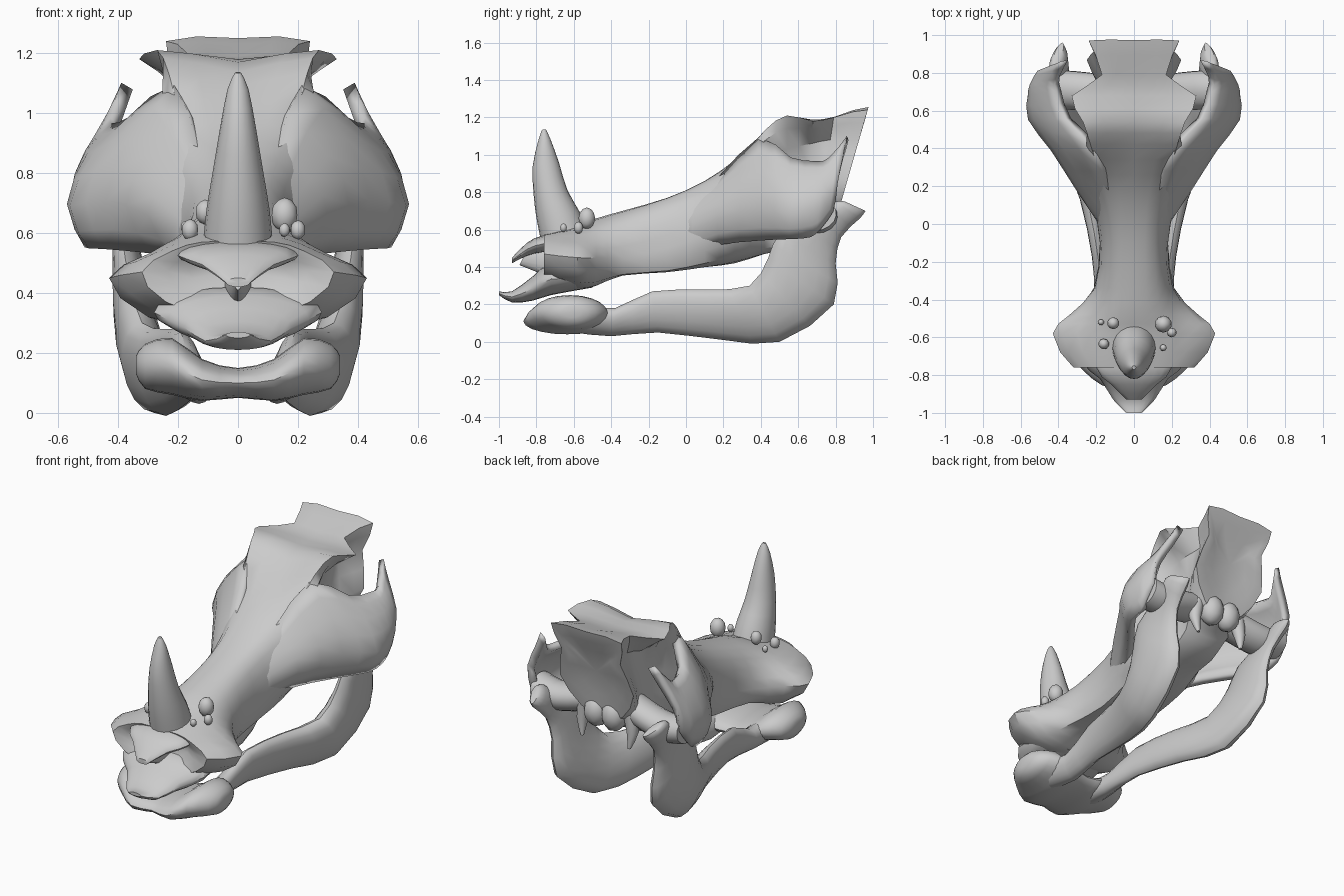
import bpy, bmesh, math
from mathutils import Vector as V

cube = bpy.data.objects.get("Cube")
if cube:
    bpy.data.objects.remove(cube, do_unlink=True)

# One bone grey for everything
bone = bpy.data.materials.new("bone_grey")
bone.use_nodes = True
grey = (.6, .6, .6, 1)
bone.diffuse_color = grey
bone.node_tree.nodes["Principled BSDF"].inputs["Base Color"].default_value = grey


def smooth_list(items, closed, steps=2):
    """Insert points along a smooth curve that passes through every item."""
    count = len(items)
    out = []
    for i in range(count if closed else count - 1):
        pick = lambda k: items[k % count] if closed else items[min(max(k, 0), count - 1)]
        a, b, c, d = pick(i - 1), pick(i), pick(i + 1), pick(i + 2)
        for s in range(steps):
            t = s / steps
            out.append(b + (c - a) * (t / 2) + (a * 2 - b * 5 + c * 4 - d) * (t * t / 2)
                       + (b * 3 - a - c * 3 + d) * (t ** 3 / 2))
    if not closed:
        out.append(items[-1])
    return out


def finish(name, bm, mirrored=False, thickness=0, angle=40):
    bmesh.ops.recalc_face_normals(bm, faces=bm.faces)
    mesh = bpy.data.meshes.new(name)
    bm.to_mesh(mesh)
    bm.free()
    mesh.materials.append(bone)
    obj = bpy.data.objects.new(name, mesh)
    bpy.context.collection.objects.link(obj)
    if thickness:
        shell = obj.modifiers.new("shell", "SOLIDIFY")
        shell.thickness = thickness
        shell.offset = 0
    if mirrored:
        obj.modifiers.new("mirror", "MIRROR")
    bpy.ops.object.select_all(action="DESELECT")
    obj.select_set(True)
    bpy.context.view_layer.objects.active = obj
    bpy.ops.object.shade_smooth_by_angle(angle=math.radians(angle))


def loft(name, rings, closed=True, **options):
    """Skin a row of cross-sections, capping the ends of closed ones."""
    columns = [smooth_list(column, False) for column in zip(*rings)]
    rings = [smooth_list(ring, closed) for ring in zip(*columns)]
    bm = bmesh.new()
    rows = [[bm.verts.new(p) for p in ring] for ring in rings]
    n = len(rows[0])
    for low, high in zip(rows, rows[1:]):
        for i in range(n if closed else n - 1):
            j = (i + 1) % n
            bm.faces.new((low[i], low[j], high[j], high[i]))
    for end in (rows[0], rows[-1]) if closed else ():
        hub = bm.verts.new(sum((v.co for v in end), V()) / n)
        for i in range(n):
            bm.faces.new((end[i], end[(i + 1) % n], hub))
    finish(name, bm, **options)


def oval(centre, across, up, sides=8):
    turn = [math.tau * i / sides for i in range(sides)]
    return [V(centre) + V(across) * math.cos(a) + V(up) * math.sin(a) for a in turn]


def flat_oval(y, half_width, low, high):
    return oval((0, y, (low + high) / 2), (half_width, 0, 0), (0, 0, (high - low) / 2), 10)


def leaned(x, y, z):
    """Rear sections lean back towards the crest."""
    return V((x, y + max(0, y - .6) * (z - 1.2) * .8, z))


def hollowed(ring, depth):
    """A smaller copy of an end ring, pushed into the body."""
    centre = sum(ring, V()) / len(ring) + V((0, depth, 0))
    return [p.lerp(centre, .5) for p in ring]


# Skull: y, top height, four side points (x, z), bottom height
skull_rows = [
    (-.76, .57, .12, .57, .22, .54, .32, .47, .24, .37, .3),
    (-.58, .62, .15, .6, .3, .53, .43, .45, .3, .32, .28),
    (-.48, .66, .14, .63, .25, .54, .34, .45, .26, .32, .3),
    (-.34, .7, .12, .67, .19, .57, .21, .45, .19, .36, .36),
    (-.1, .77, .11, .75, .17, .64, .18, .5, .16, .38, .38),
    (.1, .86, .13, .84, .2, .72, .22, .57, .17, .42, .4),
    (.26, .97, .18, .94, .26, .8, .27, .62, .17, .46, .42),
    (.42, 1.09, .23, 1.13, .24, .98, .2, .7, .14, .5, .47),
    (.54, 1.17, .27, 1.21, .17, 1.03, .15, .75, .14, .52, .5),
    (.68, 1.18, .33, 1.18, .16, 1.06, .15, .78, .14, .58, .54),
    (.79, 1.19, .17, 1.2, .14, 1.08, .18, .85, .16, .65, .6),
    (.96, 1.25, .24, 1.24, .2, 1.08, .25, .88, .14, .7, .64),
]
rings = []
for y, top, *side, bottom in skull_rows:
    half = [leaned(x, y, z) for x, z in zip(side[::2], side[1::2])]
    other = [V((-p.x, p.y, p.z)) for p in reversed(half)]
    rings.append([leaned(0, y, top)] + half + [leaned(0, y, bottom)] + other)
loft("skull", [hollowed(rings[0], .1)] + rings + [hollowed(rings[-1], -.04)])

# Flaring cheek arches: y, then four points (x, z) from upper to lower edge
cheek_rows = [
    (-.06, .08, .69, .11, .63, .12, .55, .1, .47),
    (.18, .12, .86, .23, .77, .28, .66, .2, .53),
    (.4, .2, 1.08, .35, .9, .42, .71, .36, .55),
    (.56, .35, .97, .46, .86, .54, .69, .48, .56),
    (.73, .4, .95, .49, .86, .54, .71, .49, .57),
    (.81, .41, .97, .48, .88, .53, .74, .5, .61),
    (.89, .37, 1.09, .42, .98, .49, .84, .49, .7),
]
loft("cheek_arch",
     [[leaned(x, y, z) for x, z in zip(side[::2], side[1::2])] for y, *side in cheek_rows],
     closed=False, mirrored=True, thickness=.045)

# Bridge from the back of each cheek to the skull
loft("cheek_bridge",
     [oval(c, (0, .1, .03), (0, -.03, .08)) for c in
      ((.1, .68, .72), (.25, .7, .68), (.38, .71, .66), (.5, .7, .68))], mirrored=True)

# Upper beak and nose bone: y, half width, low, high
loft("upper_beak", [flat_oval(*row) for row in (
    (-1, .04, .25, .27), (-.93, .11, .21, .27), (-.82, .18, .22, .35),
    (-.72, .28, .25, .42), (-.5, .24, .29, .4))])
loft("nose_bone", [flat_oval(*row) for row in (
    (-.93, .04, .42, .45), (-.85, .12, .46, .53), (-.76, .2, .48, .57), (-.6, .12, .5, .58))])
loft("nose_divider", [oval((0, -.87, .45), (.015, 0, 0), (0, .02, .04)),
                      oval((0, -.62, .42), (.06, 0, 0), (0, .02, .11))])

# Lower jaw branches: lower edge (y, z), upper edge (y, z), x, half thickness
jaw_rows = (
    (-.6, .05, -.55, .2, .17, .08), (-.4, .03, -.38, .18, .15, .06),
    (-.15, .05, -.18, .27, .17, .05), (.2, .01, .1, .28, .22, .065),
    (.5, 0, .34, .3, .3, .085), (.79, .2, .44, .45, .345, .07),
    (.8, .42, .5, .58, .365, .05), (.83, .56, .7, .68, .385, .04),
    (.93, .66, .8, .75, .4, .045), (.96, .7, .85, .75, .4, .02))
loft("jaw_branch",
     [oval((x, (y0 + y1) / 2, (z0 + z1) / 2), (t, 0, 0), (.02, (y1 - y0) / 2, (z1 - z0) / 2))
      for y0, z0, y1, z1, x, t in jaw_rows], mirrored=True)

# Chin: a saddle lofted sideways from x, front, back, low, high
chin_half = [(.12, -.87, -.4, .04, .18), (.22, -.82, -.42, .06, .25),
             (.31, -.73, -.48, .08, .23), (.34, -.66, -.56, .13, .19)]
chin_rows = [(-x, *rest) for x, *rest in reversed(chin_half)] + [(0, -.84, -.42, .05, .15)] + chin_half
loft("chin", [oval((x, (f + b) / 2, (lo + hi) / 2), (0, (b - f) / 2, 0), (0, 0, (hi - lo) / 2), 10)
              for x, f, b, lo, hi in chin_rows])

# Nose horn: height, front, back, half width
loft("horn", [oval((0, (f + b) / 2, z), (w, 0, 0), (0, (b - f) / 2, (b - f) * .08), 10)
              for z, f, b, w in ((.58, -.78, -.53, .115), (.68, -.8, -.57, .105),
                                 (.8, -.815, -.635, .085), (.95, -.82, -.68, .06),
                                 (1.08, -.79, -.725, .035), (1.135, -.77, -.75, .01))])


def knob(name, place, size, tall=1.3, **options):
    bm = bmesh.new()
    bmesh.ops.create_icosphere(bm, subdivisions=2, radius=size)
    for v in bm.verts:
        v.co = V((v.co.x, v.co.y, v.co.z * tall)) + V(place)
    finish(name, bm, **options)


# Bony bumps around the horn, uneven on purpose
for i, (x, y, z, size) in enumerate((
        (.155, -.53, .66, .045), (.2, -.575, .61, .025), (.155, -.655, .61, .018),
        (-.11, -.525, .67, .032), (-.16, -.635, .61, .028), (-.175, -.52, .62, .016))):
    knob("bump_" + str(i), (x, y, z), size)

# Neck joint and small downward prongs at the skull base
knob("neck_joint", (.06, .78, .68), .075, mirrored=True)
loft("base_prong", [oval((.15, .75, .72), (.05, 0, 0), (0, .05, 0)),
                    oval((.17, .76, .6), (.035, 0, 0), (0, .035, 0)),
                    oval((.16, .78, .5), (.01, 0, 0), (0, .01, 0))], mirrored=True)
